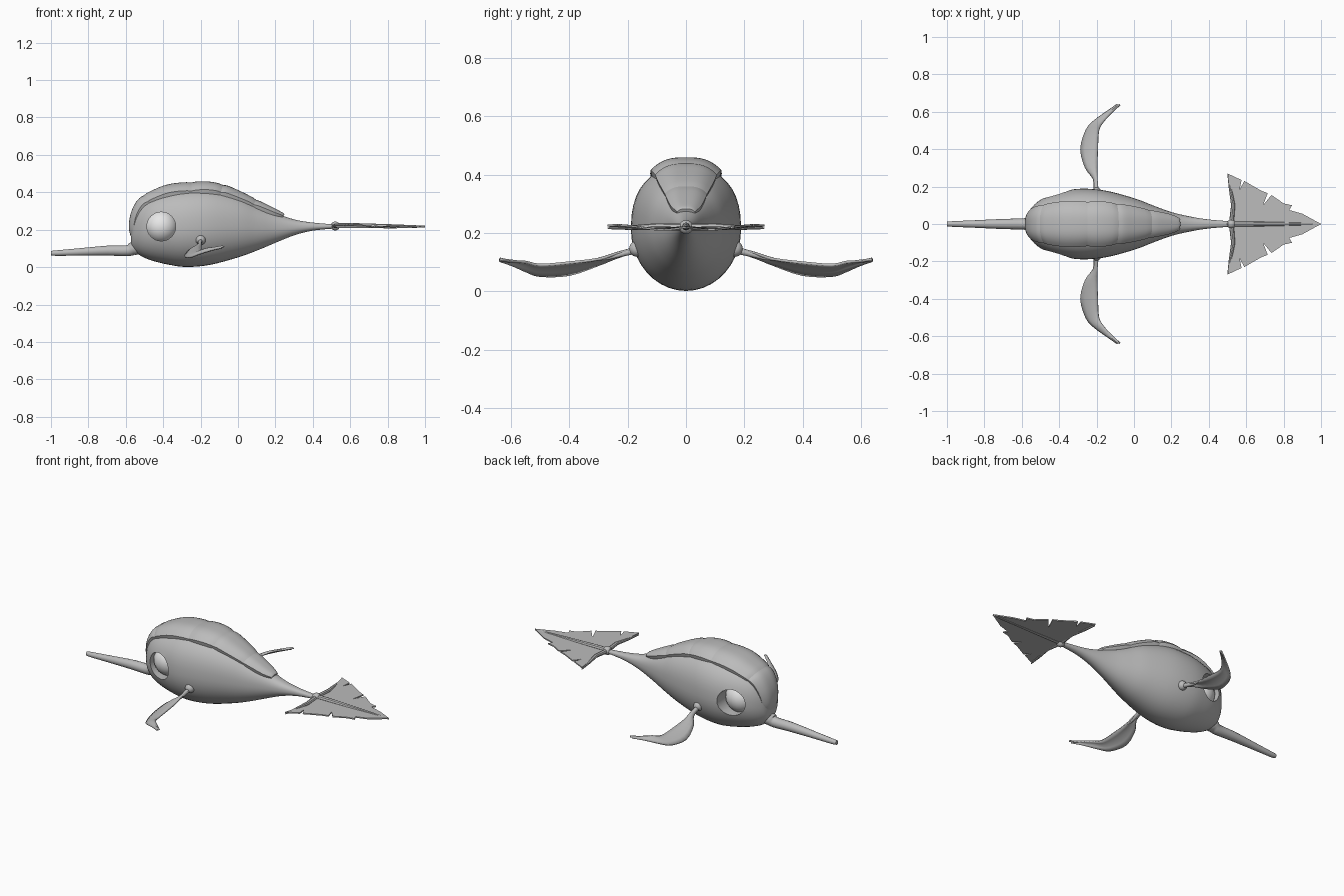
import bpy, bmesh, math
from mathutils import Vector

if "Cube" in bpy.data.objects:
    bpy.data.objects.remove(bpy.data.objects["Cube"])


def material(name, rgb):
    m = bpy.data.materials.new(name)
    m.diffuse_color = (*rgb, 1)
    m.use_nodes = True
    m.node_tree.nodes["Principled BSDF"].inputs["Base Color"].default_value = m.diffuse_color
    return m


GRAY = material("plain gray", (0.5, 0.5, 0.5))
WHITE = material("eye white", (0.95, 0.95, 0.95))


def smooth(ob, angle=40):
    bpy.ops.object.select_all(action='DESELECT')
    ob.select_set(True)
    bpy.context.view_layer.objects.active = ob
    bpy.ops.object.shade_smooth_by_angle(angle=math.radians(angle))


def make(name, verts, faces, mat=GRAY):
    me = bpy.data.meshes.new(name)
    me.from_pydata([tuple(v) for v in verts], [], faces)
    bm = bmesh.new()
    bm.from_mesh(me)
    bmesh.ops.recalc_face_normals(bm, faces=bm.faces)
    bm.to_mesh(me)
    bm.free()
    me.materials.append(mat)
    ob = bpy.data.objects.new(name, me)
    bpy.context.collection.objects.link(ob)
    return ob


def spline(pts, n):
    """Catmull-Rom resampling of tuples, n steps per span."""
    out = []
    for i in range(len(pts) - 1):
        p0, p1, p2, p3 = (pts[max(0, min(len(pts) - 1, i + k))] for k in (-1, 0, 1, 2))
        for s in range(n):
            t = s / n
            out.append(tuple(b + 0.5 * t * (c - a + t * (2 * a - 5 * b + 4 * c - d + t * (3 * (b - c) + d - a)))
                             for a, b, c, d in zip(p0, p1, p2, p3)))
    return out + [pts[-1]]


def loft(name, rings, mat=GRAY):
    n = len(rings[0])
    faces = [(r * n + i, r * n + (i + 1) % n, (r + 1) * n + (i + 1) % n, (r + 1) * n + i)
             for r in range(len(rings) - 1) for i in range(n)]
    faces += [tuple(range(n)), tuple(range((len(rings) - 1) * n, len(rings) * n))]
    return make(name, [v for r in rings for v in r], faces, mat)


def tube(name, pts, sides=12):
    """Round tube through (x, y, z, radius) points."""
    rings = []
    for i, p in enumerate(pts):
        d = Vector(pts[min(i + 1, len(pts) - 1)][:3]) - Vector(pts[max(i - 1, 0)][:3])
        q = d.to_track_quat('Z', 'Y')
        rings.append([Vector(p[:3]) + q @ Vector((math.cos(a), math.sin(a), 0)) * p[3]
                      for a in (2 * math.pi * k / sides for k in range(sides))])
    ob = loft(name, rings)
    smooth(ob)
    return ob


def ball(name, loc, r, mat=GRAY):
    bpy.ops.mesh.primitive_uv_sphere_add(segments=24, ring_count=14, radius=r, location=loc)
    ob = bpy.context.object
    ob.name = name
    ob.data.materials.append(mat)
    smooth(ob, 60)
    return ob


# Body: x, half width, bottom, top
profile = [(-.572, .03, .12, .22), (-.56, .07, .095, .28), (-.52, .115, .06, .345), (-.46, .15, .035, .385),
           (-.38, .175, .015, .41), (-.28, .189, .001, .425), (-.15, .178, .012, .425), (0, .138, .052, .385),
           (.1, .1, .088, .335), (.2, .064, .13, .29), (.3, .04, .17, .255), (.4, .024, .195, .238),
           (.52, .014, .207, .228)]


def body_ring(x, w, lo, hi, n=40):
    ring = []
    for k in range(n):
        a = 2 * math.pi * k / n
        c, s = math.cos(a), math.sin(a)
        e = 2 / 2.4 if s > 0 else 1
        ring.append((x, w * math.copysign(abs(c) ** e, c),
                     (lo + hi) / 2 + (hi - lo) / 2 * math.copysign(abs(s) ** e, s)))
    return ring


body = loft("body", [body_ring(*p) for p in spline(profile, 4)])

# Eye sockets cut into the body, with recessed eyes
EX, EZ = -.41, .217
for side in (-1, 1):
    bpy.ops.mesh.primitive_cylinder_add(vertices=32, radius=.077, depth=.18,
                                        location=(EX, side * .18, EZ), rotation=(math.pi / 2, 0, 0))
    cutter = bpy.context.object
    cutter.name = "socket_cutter"
    cutter.hide_render = True
    cutter.data.materials.append(GRAY)
    mod = body.modifiers.new("socket", 'BOOLEAN')
    mod.object, mod.operation, mod.solver = cutter, 'DIFFERENCE', 'EXACT'
    bpy.context.view_layer.objects.active = body
    bpy.ops.object.modifier_apply(modifier=mod.name)
    bpy.data.objects.remove(cutter)
    ball("eye", (EX, side * .055, EZ), .09, WHITE)
smooth(body, 35)

# Back shell: overlapping plates following x, z, half width
path = spline([(-.562, .13, .05), (-.583, .2, .068), (-.573, .29, .085), (-.53, .37, .1), (-.45, .415, .112),
               (-.35, .448, .12), (-.2, .46, .12), (-.08, .445, .108), (0, .412, .095), (.1, .365, .075),
               (.2, .312, .052), (.25, .288, .032)], 6)
breaks = [0, 20, 34, 42, 54, 66]
for a, b in zip(breaks, breaks[1:]):
    rings = []
    for i in range(a, b + 1):
        x, z, w = path[i]
        p, q = path[max(i - 1, 0)], path[min(i + 1, len(path) - 1)]
        nrm = Vector((p[1] - q[1], 0, q[0] - p[0])).normalized()
        puff = math.sin(math.pi * (i - a) / (b - a)) ** .5 if a < i < b else 0
        wide, deep = w * (.97 + .06 * puff), w / .12
        ring = []
        for k in range(-7, 8):
            t = k / 7
            ring.append(Vector((x, wide * t, z)) + nrm * (.006 * (puff - 1) - .045 * deep * abs(t) ** 3))
        for k in range(7, -8, -2):
            ring.append(Vector((x, wide * .92 * k / 7, z)) - nrm * .085 * deep)
        rings.append(ring)
    smooth(loft("back_plate", rings), 45)

# Beak
tube("beak", spline([(-.5, 0, .11, .04), (-.56, 0, .1, .037), (-.59, 0, .088, .03), (-.7, 0, .088, .027),
                     (-.85, 0, .081, .02), (-.97, 0, .075, .015), (-1, 0, .075, .012)], 3), 14)

# Tail joint, ribs and torn fin
ball("tail_joint", (.52, 0, .22), .024)
tube("tail_rib", [(.5, 0, .222, .014), (.6, 0, .222, .014), (.8, 0, .22, .01), (.95, 0, .217, .007),
                  (1, 0, .215, .002)], 8)
edge = [(.52, 0), (.52, .02), (.53, .12), (.5, .27), (.575, .235), (.565, .185), (.59, .23), (.68, .178),
        (.715, .165), (.69, .1), (.735, .155), (.8, .11), (.845, .1), (.83, .075), (.9, .055), (1, 0)]
for side in (-1, 1):
    fin = make("tail_fin", [(x, side * y, .219 - .008 * math.sin(y * 20)) for x, y in edge],
               [tuple(range(len(edge)))])
    mod = fin.modifiers.new("thickness", 'SOLIDIFY')
    mod.thickness, mod.offset = .007, 0
    tube("tail_spar", [(.52, 0, .22, .013), (.53, side * .1, .222, .011), (.515, side * .19, .218, .008),
                       (.502, side * .268, .216, .003)], 8)

# Side flippers: y, front x, front z, rear x, rear z
blade = spline([(.17, -.212, .137, -.192, .145), (.24, -.216, .112, -.196, .128), (.3, -.26, .09, -.196, .11),
                (.4, -.285, .056, -.193, .098), (.5, -.257, .052, -.187, .09), (.55, -.215, .067, -.158, .1),
                (.6, -.145, .088, -.113, .102), (.638, -.09, .1, -.075, .106)], 3)
for side in (-1, 1):
    verts, faces, n = [], [], 5
    for y, x0, z0, x1, z1 in blade:
        for k in range(n):
            t = k / (n - 1)
            verts.append((x0 + (x1 - x0) * t, side * y, z0 + (z1 - z0) * t + .008 * math.sin(math.pi * t)))
    for r in range(len(blade) - 1):
        faces += [(r * n + k, r * n + k + 1, (r + 1) * n + k + 1, (r + 1) * n + k) for k in range(n - 1)]
    flipper = make("flipper", verts, faces)
    mod = flipper.modifiers.new("thickness", 'SOLIDIFY')
    mod.thickness, mod.offset = .009, 0
    smooth(flipper)
    tube("flipper_arm", [(-.2, side * .15, .145, .013), (-.203, side * .21, .131, .011),
                         (-.205, side * .27, .113, .006), (-.2, side * .32, .106, .002)], 10)
    ball("flipper_joint", (-.2, side * .168, .145), .027)
